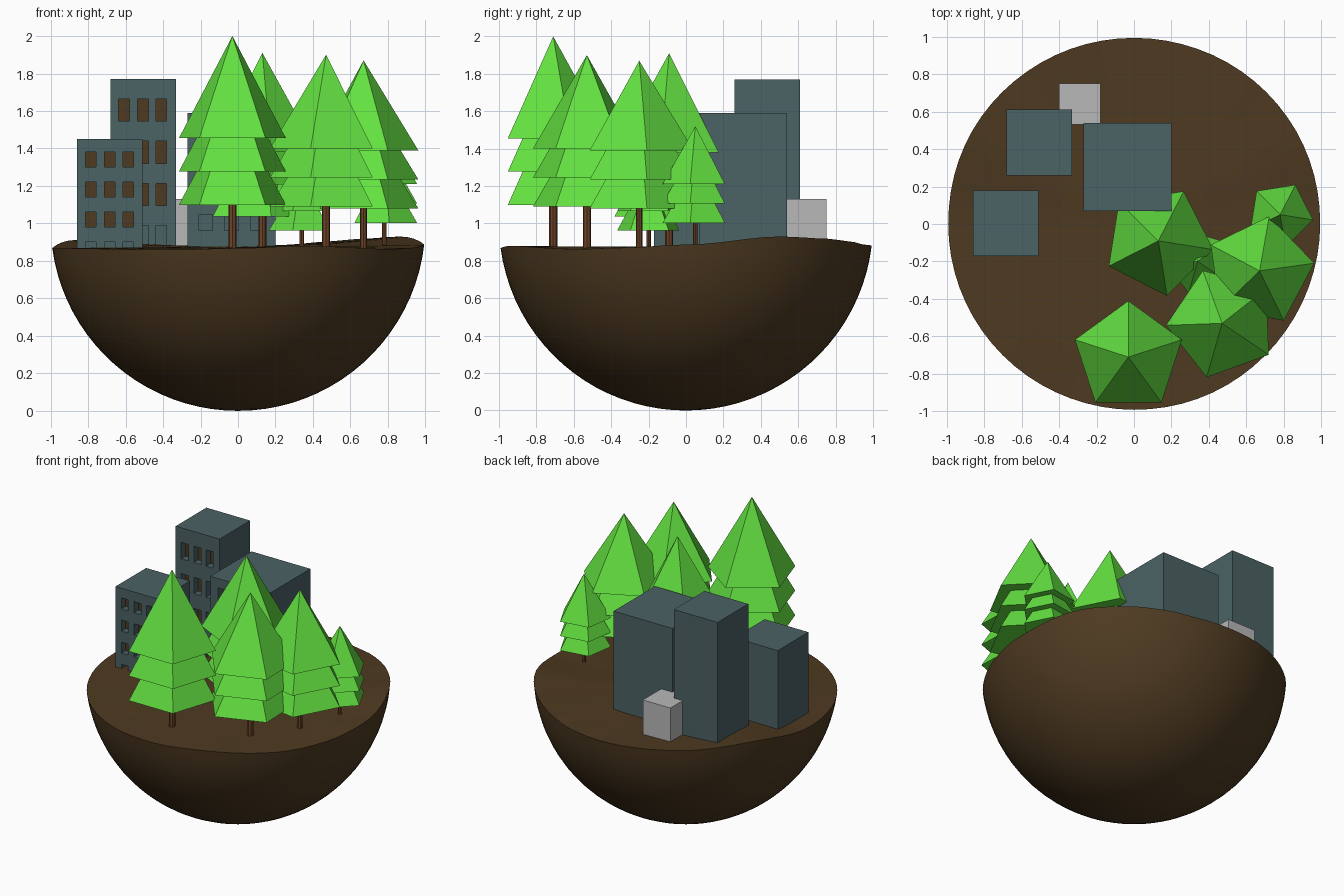
import bpy, bmesh, math

if "Cube" in bpy.data.objects:
    bpy.data.objects.remove(bpy.data.objects["Cube"])

def mat(name, c):
    m = bpy.data.materials.new(name)
    m.diffuse_color = (*c, 1)
    m.use_nodes = True
    m.node_tree.nodes["Principled BSDF"].inputs["Base Color"].default_value = m.diffuse_color
    return m

EARTH = mat("earth_brown", (0.076, 0.042, 0.015))
BARK = mat("bark_brown", (0.156, 0.058, 0.020))
LEAF = mat("leaf_green", (0.125, 0.75, 0.052))
WALL = mat("slate_wall", (0.070, 0.122, 0.128))
GREY = mat("light_grey", (0.48, 0.48, 0.48))

def finish(bm, name, *mats):
    me = bpy.data.meshes.new(name)
    bm.to_mesh(me)
    bm.free()
    for m in mats:
        me.materials.append(m)
    ob = bpy.data.objects.new(name, me)
    bpy.context.collection.objects.link(ob)
    return ob

# Island: smooth half ball with a gently uneven top
RIM = [(0, .887), (30, .93), (50, .918), (60, .905), (75, .885), (90, .882), (120, .89),
       (150, .912), (180, .868), (200, .868), (250, .86), (270, .868), (290, .88),
       (325, .863), (340, .87), (360, .887)]

def rim_height(a):
    for (a0, h0), (a1, h1) in zip(RIM, RIM[1:]):
        if a0 <= a <= a1:
            t = (a - a0) / (a1 - a0)
            t = t * t * (3 - 2 * t)
            return h0 + (h1 - h0) * t

def island():
    bm = bmesh.new()
    n, rows = 72, 20
    rings = [[] for _ in range(rows + 2)]
    bottom = bm.verts.new((0, 0, 0))
    centre = bm.verts.new((0, 0, .875))
    for i in range(n):
        deg = 360 * i / n
        a = math.radians(deg)
        h = rim_height(deg)
        top = math.acos(1 - h)
        pts = [(math.sin(top * k / rows), 1 - math.cos(top * k / rows)) for k in range(1, rows + 1)]
        pts += [(.75, .6 * h + .4 * .875), (.4, .2 * h + .8 * .875)]
        for ring, (r, z) in zip(rings, pts):
            ring.append(bm.verts.new((r * math.cos(a), r * math.sin(a), z)))
    for i in range(n):
        j = (i + 1) % n
        bm.faces.new((bottom, rings[0][j], rings[0][i])).smooth = True
        for k in range(rows + 1):
            f = bm.faces.new((rings[k][i], rings[k][j], rings[k + 1][j], rings[k + 1][i]))
            f.smooth = k < rows - 1
        bm.faces.new((rings[-1][i], rings[-1][j], centre))
    finish(bm, "island", EARTH)

# Tree: stacked five-sided cones on a thin trunk
def tree(name, x, y, apex, height, step, r, turn, trunk_r):
    bm = bmesh.new()
    for k in range(3):
        tip = apex - k * step
        base = [bm.verts.new((x + r * math.cos(math.radians(turn + 72 * i)),
                              y + r * math.sin(math.radians(turn + 72 * i)), tip - height))
                for i in range(5)]
        top = bm.verts.new((x, y, tip))
        bm.faces.new(base[::-1])
        for i in range(5):
            bm.faces.new((base[i], base[(i + 1) % 5], top))
    finish(bm, name + "_foliage", LEAF)
    z0, z1 = .84, apex - 2 * step - height + .02
    bpy.ops.mesh.primitive_cylinder_add(vertices=8, radius=trunk_r, depth=z1 - z0,
                                        location=(x, y, (z0 + z1) / 2))
    trunk = bpy.context.object
    trunk.name = name + "_trunk"
    trunk.data.materials.append(BARK)

# Building: box whose front has a grid of recessed windows, lowest row wall-coloured
def building(name, x0, x1, y0, y1, z0, z1, cols, rows, w, h, depth=.05):
    bm = bmesh.new()

    def quad(*pts, m=0):
        bm.faces.new([bm.verts.new(p) for p in pts]).material_index = m

    quad((x1, y0, z0), (x1, y1, z0), (x1, y1, z1), (x1, y0, z1))
    quad((x0, y1, z0), (x0, y0, z0), (x0, y0, z1), (x0, y1, z1))
    quad((x1, y1, z0), (x0, y1, z0), (x0, y1, z1), (x1, y1, z1))
    quad((x0, y0, z1), (x1, y0, z1), (x1, y1, z1), (x0, y1, z1))
    quad((x0, y1, z0), (x1, y1, z0), (x1, y0, z0), (x0, y0, z0))
    xs = [x0] + [c + s * w / 2 for c in cols for s in (-1, 1)] + [x1]
    zs = [z0] + [c + s * h / 2 for c in rows for s in (-1, 1)] + [z1]
    b = y0 + depth
    for i in range(len(xs) - 1):
        for j in range(len(zs) - 1):
            l, r, d, u = xs[i], xs[i + 1], zs[j], zs[j + 1]
            if i % 2 and j % 2:
                quad((l, b, d), (r, b, d), (r, b, u), (l, b, u), m=int(j > 1))
                quad((l, y0, d), (l, b, d), (l, b, u), (l, y0, u))
                quad((r, y0, u), (r, b, u), (r, b, d), (r, y0, d))
                quad((l, y0, d), (r, y0, d), (r, b, d), (l, b, d))
                quad((l, b, u), (r, b, u), (r, y0, u), (l, y0, u))
            else:
                quad((l, y0, d), (r, y0, d), (r, y0, u), (l, y0, u))
    bmesh.ops.remove_doubles(bm, verts=bm.verts[:], dist=1e-5)
    finish(bm, name, WALL, EARTH)

island()

tree("front_tree", -.03, -.71, 2.0, .545, .178, .30, 90, .022)
tree("middle_tree", .13, -.09, 1.91, .53, .172, .297, 63, .021)
tree("right_front_tree", .47, -.53, 1.90, .50, .155, .30, 38, .022)
tree("right_tree", .67, -.25, 1.87, .48, .155, .295, 8, .018)
tree("small_back_tree", .78, .05, 1.52, .31, .104, .178, 63, .012)
tree("small_hidden_tree", .34, -.20, 1.48, .31, .104, .175, 38, .012)

building("low_building", -.86, -.51, -.17, .18, .78, 1.45,
         [-.786, -.685, -.585], [.86, 1.02, 1.18, 1.34], .055, .08)
building("tall_building", -.68, -.33, .26, .61, .82, 1.77,
         [-.608, -.507, -.41], [.93, 1.155, 1.38, 1.605], .057, .118)
building("wide_building", -.27, .20, .07, .54, .82, 1.59,
         [-.172, -.035, .102], [1.005, 1.163, 1.321, 1.479], .073, .087)

# Plain grey shed behind the buildings
bpy.ops.mesh.primitive_cube_add(size=1, location=(-.29, .64, .98))
shed = bpy.context.object
shed.name = "shed"
shed.scale = (.22, .22, .30)
shed.data.materials.append(GREY)
